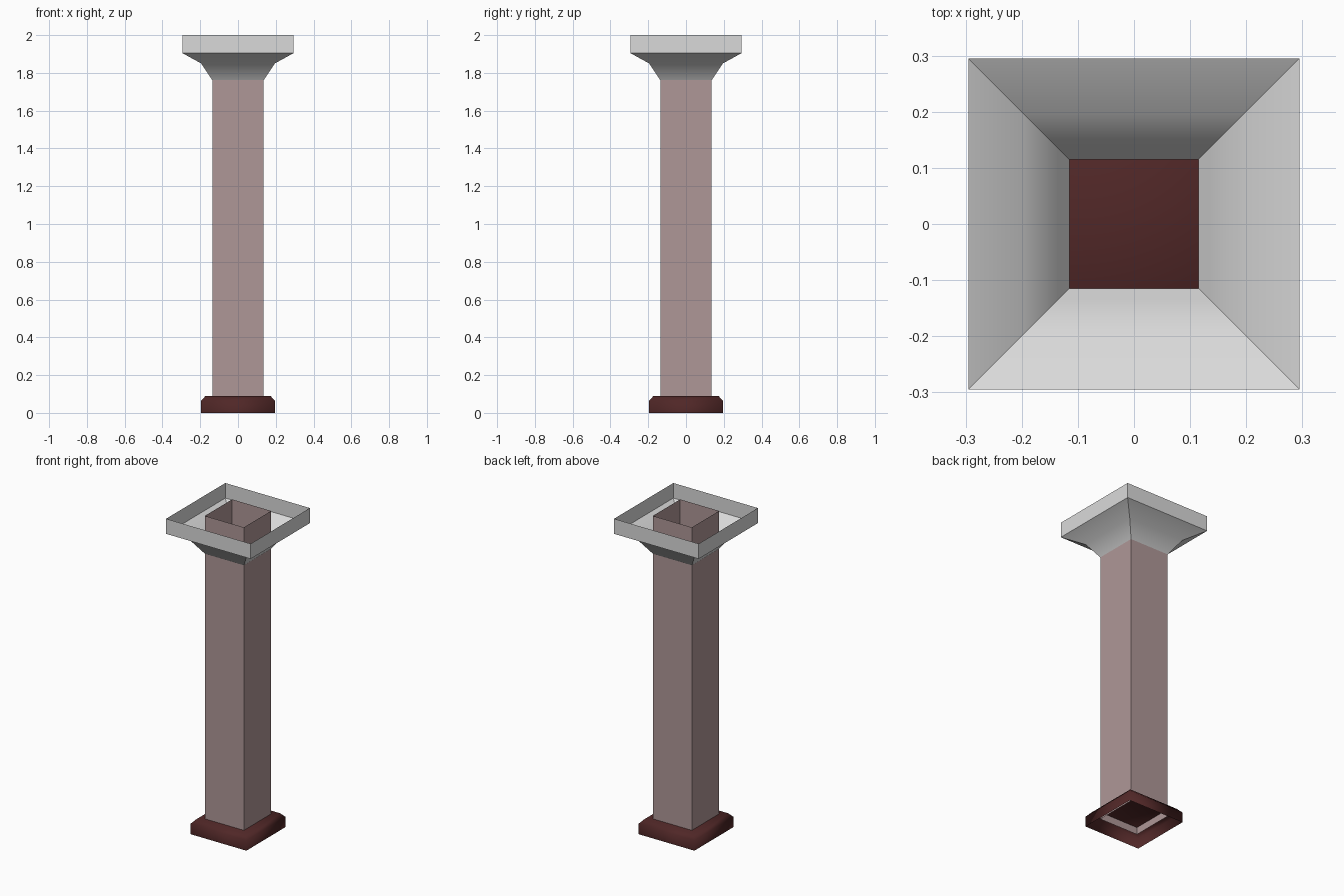
import bpy, bmesh, math

if "Cube" in bpy.data.objects:
    bpy.data.objects.remove(bpy.data.objects["Cube"])


def material(name, rgb):
    m = bpy.data.materials.new(name)
    m.diffuse_color = (*rgb, 1)
    m.use_nodes = True
    m.node_tree.nodes["Principled BSDF"].inputs["Base Color"].default_value = m.diffuse_color
    return m


def square_loft(name, profile, mat, angle=None, cap_top=False):
    """Sweep a (half_width, z) profile around a square plan as an open shell."""
    bm = bmesh.new()
    rings = [[bm.verts.new((sx * w, sy * w, z))
              for sx, sy in ((-1, -1), (1, -1), (1, 1), (-1, 1))]
             for w, z in profile]
    for low, high in zip(rings, rings[1:]):
        for i in range(4):
            j = (i + 1) % 4
            bm.faces.new((low[i], low[j], high[j], high[i]))
    if cap_top:
        bm.faces.new(rings[-1])
    mesh = bpy.data.meshes.new(name)
    bm.to_mesh(mesh)
    bm.free()
    mesh.materials.append(mat)
    ob = bpy.data.objects.new(name, mesh)
    bpy.context.collection.objects.link(ob)
    if angle:
        bpy.ops.object.select_all(action='DESELECT')
        ob.select_set(True)
        bpy.context.view_layer.objects.active = ob
        bpy.ops.object.shade_smooth_by_angle(angle=math.radians(angle))
    return ob


stone = material("pale grey stone", (0.70, 0.70, 0.70))
dusty = material("dusty pink stone", (0.43, 0.31, 0.31))
maroon = material("dark maroon", (0.08, 0.02, 0.02))

# Plinth: bottomless block with a chamfered, closed top
square_loft("base", [(0.195, 0), (0.195, 0.065), (0.172, 0.09)],
            maroon, angle=100, cap_top=True)

# Shaft: open square tube running through the capital to the full height
square_loft("shaft", [(0.136, 0.045), (0.136, 2.0)], dusty)

# Capital: flared shell with an upright rim, its foot tucked inside the shaft
square_loft("capital", [(0.115, 1.73), (0.135, 1.76), (0.195, 1.85),
                        (0.295, 1.905), (0.295, 2.0)], stone, angle=35)
